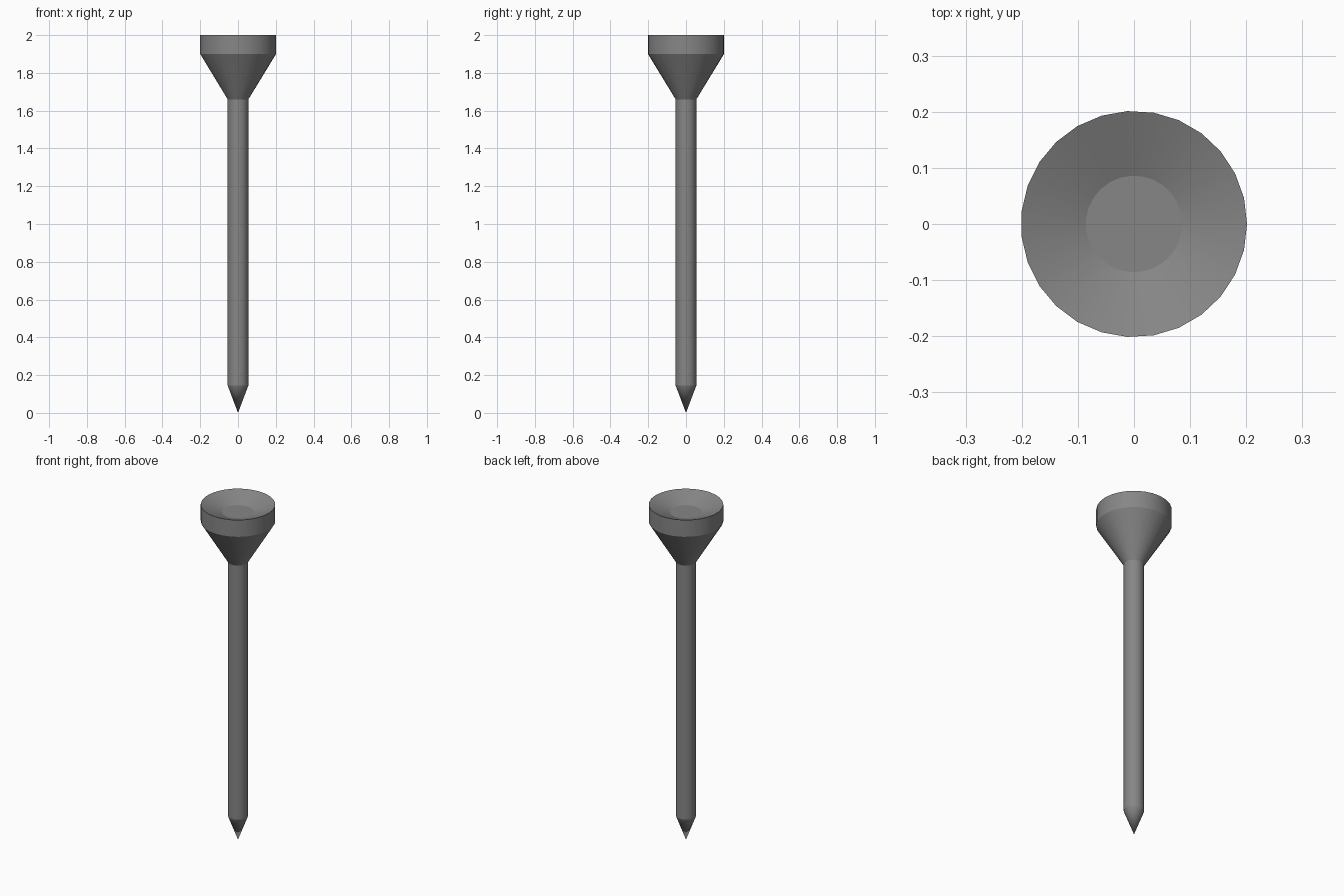
import bpy, bmesh, math

old = bpy.data.objects.get("Cube")
if old:
    bpy.data.objects.remove(old, do_unlink=True)

SIDES = 27
HEAD_R, FLOOR_R, SHAFT_R = 0.2015, 0.086, 0.055
TOP, RIM_BASE, NECK, TIP_TOP = 2.0, 1.9, 1.66, 0.145

grey = bpy.data.materials.new("mid_grey")
colour = (0.24, 0.24, 0.24, 1)
grey.use_nodes = True
grey.diffuse_color = colour
grey.node_tree.nodes["Principled BSDF"].inputs["Base Color"].default_value = colour


def lathe(name, profile):
    """Spin a (radius, height) profile, running bottom to top on the outside, about z."""
    bm = bmesh.new()
    rings = []
    for r, z in profile:
        count = SIDES if r > 0 else 1
        rings.append([bm.verts.new((r * math.cos(math.tau * i / SIDES),
                                    r * math.sin(math.tau * i / SIDES), z))
                      for i in range(count)])
    for low, high in zip(rings, rings[1:]):
        for i in range(SIDES):
            j = (i + 1) % SIDES
            if len(low) == 1:
                bm.faces.new((low[0], high[j], high[i]))
            elif len(high) == 1:
                bm.faces.new((low[i], low[j], high[0]))
            else:
                bm.faces.new((low[i], low[j], high[j], high[i]))
    mesh = bpy.data.meshes.new(name)
    bm.to_mesh(mesh)
    bm.free()
    mesh.materials.append(grey)
    obj = bpy.data.objects.new(name, mesh)
    bpy.context.collection.objects.link(obj)
    bpy.ops.object.select_all(action="DESELECT")
    obj.select_set(True)
    bpy.context.view_layer.objects.active = obj
    bpy.ops.object.shade_smooth_by_angle(angle=math.radians(16))
    return obj


# Pointed end
lathe("tip", [(0, 0), (SHAFT_R, TIP_TOP)])

# Long straight stem
lathe("shaft", [(SHAFT_R, TIP_TOP), (SHAFT_R, NECK)])

# Flared cup with a straight rim and a shallow dish with a flat floor
lathe("head", [(SHAFT_R, NECK), (HEAD_R, RIM_BASE), (HEAD_R, TOP),
               (FLOOR_R, TOP - 0.045), (0, TOP - 0.045)])
